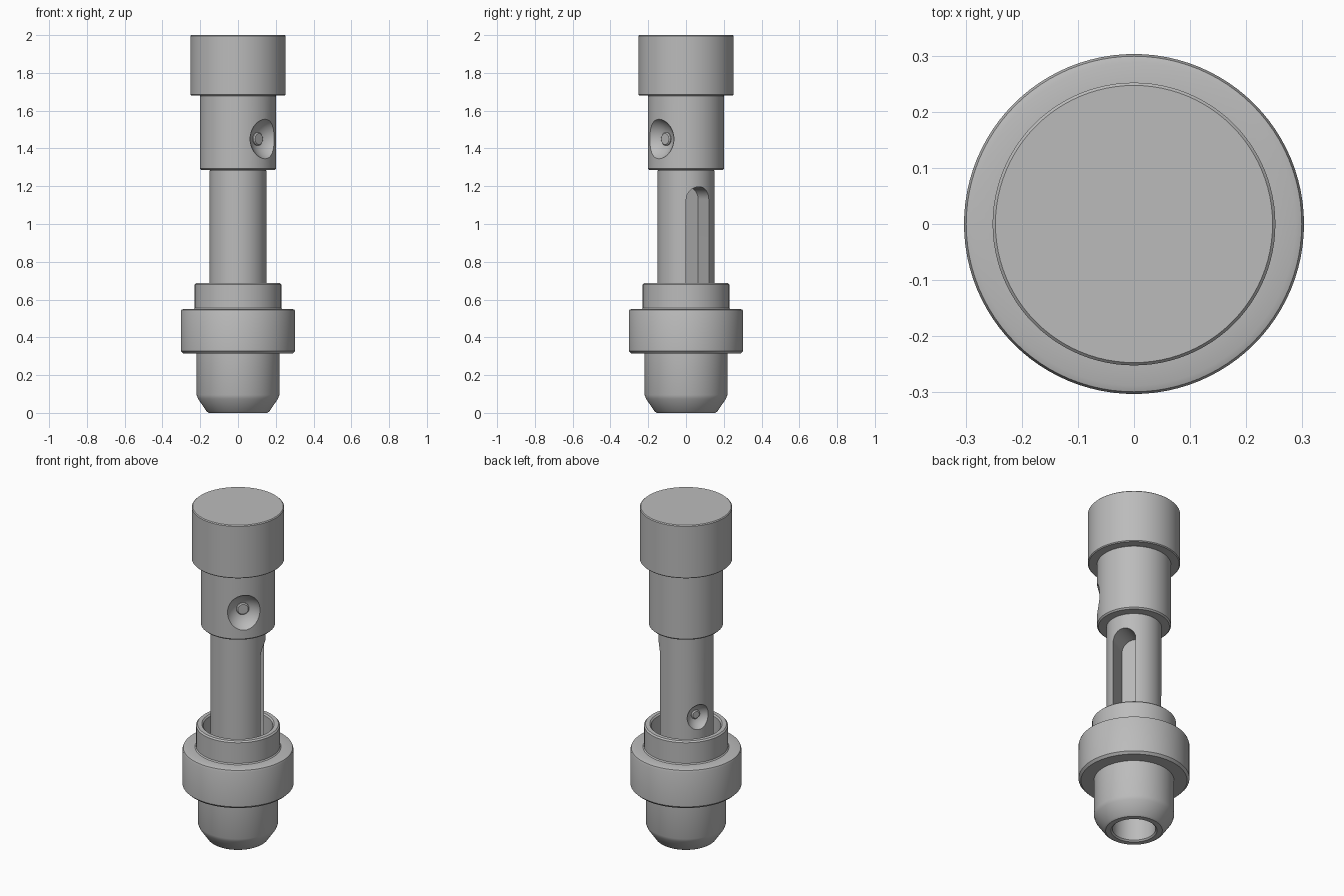
import bpy, bmesh, math
from mathutils import Matrix

cube = bpy.data.objects.get("Cube")
if cube:
    bpy.data.objects.remove(cube)

grey = bpy.data.materials.new("plain_grey")
grey.use_nodes = True
color = (0.5, 0.5, 0.5, 1)
grey.diffuse_color = color
grey.node_tree.nodes["Principled BSDF"].inputs["Base Color"].default_value = color


def finish(name, bm):
    bmesh.ops.remove_doubles(bm, verts=bm.verts, dist=1e-5)
    bmesh.ops.recalc_face_normals(bm, faces=bm.faces)
    mesh = bpy.data.meshes.new(name)
    bm.to_mesh(mesh)
    bm.free()
    mesh.materials.append(grey)
    obj = bpy.data.objects.new(name, mesh)
    bpy.context.collection.objects.link(obj)
    return obj


def lathe(name, profile, steps=96):
    """Turn (radius, height) points around the z axis."""
    bm = bmesh.new()
    verts = [bm.verts.new((r, 0, z)) for r, z in profile]
    edges = [bm.edges.new(pair) for pair in zip(verts, verts[1:])]
    bmesh.ops.spin(bm, geom=verts + edges, cent=(0, 0, 0), axis=(0, 0, 1),
                   angle=2 * math.pi, steps=steps)
    return finish(name, bm)


def drum(name, radius, z0, z1, edge=0.008):
    """Solid cylinder with softened rims."""
    return lathe(name, [(0, z0), (radius - edge, z0), (radius, z0 + edge),
                        (radius, z1 - edge), (radius - edge, z1), (0, z1)])


def outward(angle, height):
    """Frame whose local z points radially out at the given angle and height."""
    return (Matrix.Translation((0, 0, height)) @ Matrix.Rotation(math.radians(angle), 4, 'Z')
            @ Matrix.Rotation(math.pi / 2, 4, 'Y'))


def cut(target, cutter):
    cutter.hide_render = True
    mod = target.modifiers.new("cut", 'BOOLEAN')
    mod.operation, mod.solver, mod.object = 'DIFFERENCE', 'EXACT', cutter
    bpy.context.view_layer.objects.active = target
    bpy.ops.object.modifier_apply(modifier=mod.name)
    bpy.data.objects.remove(cutter)


def dimple(target, name, angle, height, center, radius, peg, tip):
    """Spherical dish in a round wall, with a small stud at its bottom."""
    frame = outward(angle, height)
    bm = bmesh.new()
    bmesh.ops.create_uvsphere(bm, u_segments=48, v_segments=32, radius=radius,
                              matrix=frame @ Matrix.Translation((0, 0, center)))
    cut(target, finish(name + "_cutter", bm))
    stud = lathe(name, [(0, tip - 0.05), (peg, tip - 0.05), (peg, tip - 0.006),
                        (peg - 0.006, tip), (0, tip)], 32)
    stud.data.transform(frame)
    return stud


# Turned solids
head = drum("head", 0.252, 1.68, 2.0, 0.005)
sleeve = drum("sleeve", 0.202, 1.285, 1.685)
stem = drum("stem", 0.15, 0.5, 1.29)

# Base, collar and cup lip in one hollow profile
base = lathe("base_and_collar", [
    (0, 0.3), (0.118, 0.3), (0.118, 0.008), (0.126, 0), (0.155, 0), (0.166, 0.008),
    (0.212, 0.075), (0.219, 0.095), (0.219, 0.315),
    (0.29, 0.315), (0.303, 0.328), (0.303, 0.535), (0.299, 0.546), (0.288, 0.55),
    (0.235, 0.55), (0.229, 0.556), (0.229, 0.68), (0.221, 0.688),
    (0.198, 0.688), (0.19, 0.68), (0.19, 0.53), (0, 0.53)])

# Arched slot cut to the middle of the stem
half, top, bottom = 0.067, 1.13, 0.56
bm = bmesh.new()
outline = [(0.01, half * math.cos(math.pi * i / 24), top + half * math.sin(math.pi * i / 24))
           for i in range(25)] + [(0.01, -half, bottom), (0.01, half, bottom)]
face = bm.faces.new([bm.verts.new(p) for p in outline])
far = bmesh.ops.extrude_face_region(bm, geom=[face])["geom"]
bmesh.ops.translate(bm, vec=(0.3, 0, 0), verts=[g for g in far if isinstance(g, bmesh.types.BMVert)])
bmesh.ops.rotate(bm, verts=bm.verts, matrix=Matrix.Rotation(math.radians(27), 3, 'Z'))
cut(stem, finish("slot_cutter", bm))

# Dished buttons
button = dimple(sleeve, "sleeve_button", -45, 1.45, 0.26, 0.12, 0.035, 0.157)
stem_button = dimple(stem, "stem_button", 153, 0.79, 0.19, 0.085, 0.026, 0.118)

# Smooth shading with crisp edges
bpy.ops.object.select_all(action='DESELECT')
for obj in (head, sleeve, stem, base, button, stem_button):
    obj.select_set(True)
bpy.context.view_layer.objects.active = base
bpy.ops.object.shade_smooth_by_angle(angle=math.radians(32))
